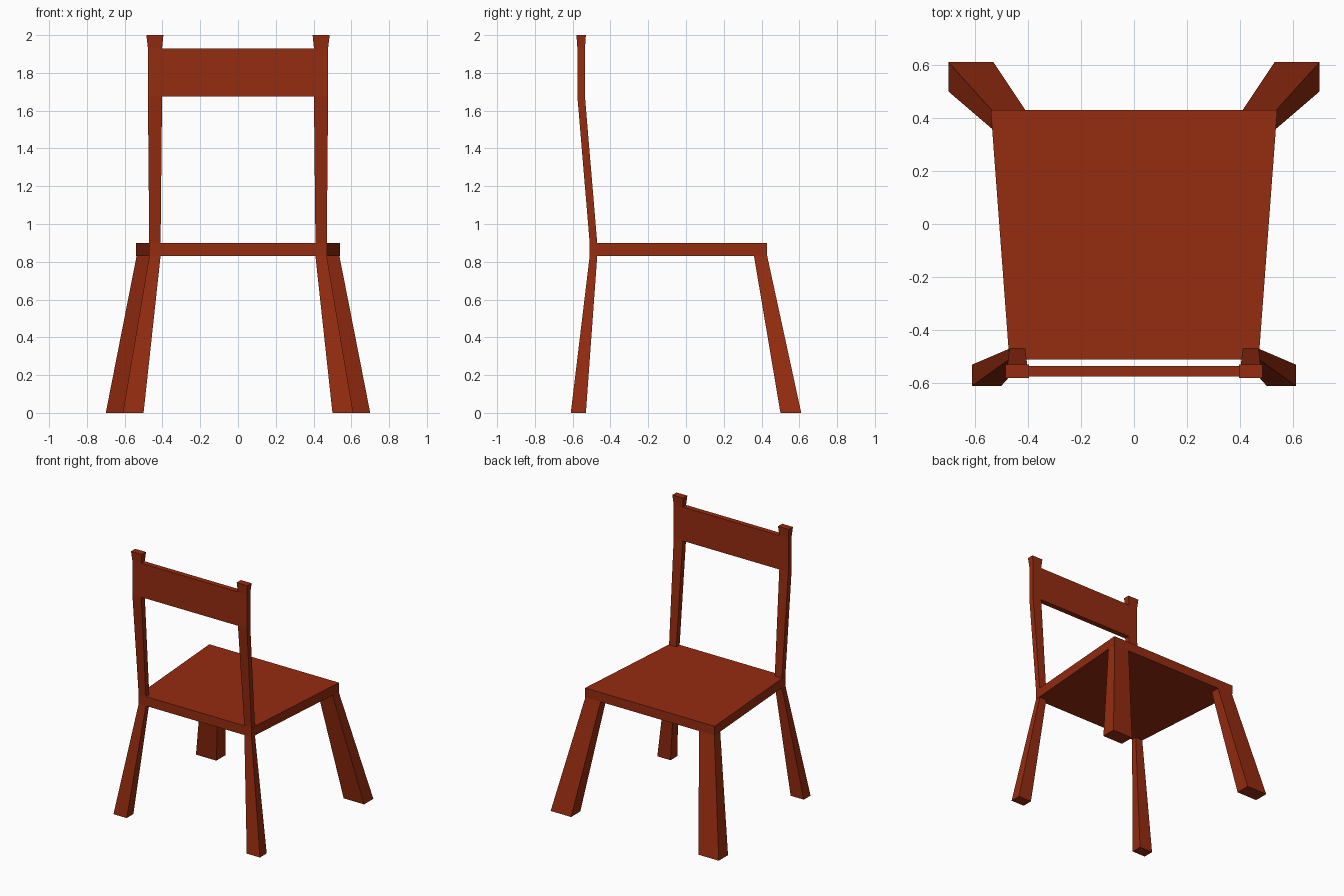
import bpy
import bmesh

cube = bpy.data.objects.get("Cube")
if cube:
    bpy.data.objects.remove(cube, do_unlink=True)

wood = bpy.data.materials.new("red_brown_wood")
wood.use_nodes = True
wood.diffuse_color = (0.30, 0.025, 0.005, 1)
wood.node_tree.nodes["Principled BSDF"].inputs["Base Color"].default_value = wood.diffuse_color


def loft(name, rings):
    """Join four-cornered sections, listed from bottom to top, into a closed solid."""
    bm = bmesh.new()
    loops = [[bm.verts.new(p) for p in ring] for ring in rings]
    for low, high in zip(loops, loops[1:]):
        for i in range(4):
            j = (i + 1) % 4
            bm.faces.new((low[i], low[j], high[j], high[i]))
    bm.faces.new(loops[0][::-1])
    bm.faces.new(loops[-1])
    bmesh.ops.recalc_face_normals(bm, faces=bm.faces)
    mesh = bpy.data.meshes.new(name)
    bm.to_mesh(mesh)
    bm.free()
    mesh.materials.append(wood)
    obj = bpy.data.objects.new(name, mesh)
    bpy.context.collection.objects.link(obj)
    return obj


def box_ring(x0, x1, y0, y1, z):
    return [(x0, y0, z), (x1, y0, z), (x1, y1, z), (x0, y1, z)]


def mirrored_pair(name, sections):
    """Build a part on +x and its mirror image on -x."""
    for side, sign in (("left", 1), ("right", -1)):
        rings = [[(sign * x, y, z) for x, y, z in box_ring(*s)] for s in sections]
        loft(side + "_" + name, rings)


# Tapered seat slab, wider along the open edge
SEAT_LOW, SEAT_TOP = 0.83, 0.90
loft("seat", [[(-0.47, -0.51, z), (0.47, -0.51, z), (0.54, 0.43, z), (-0.54, 0.43, z)]
              for z in (SEAT_LOW, SEAT_TOP)])

# Splayed legs: broad pair under the wide edge, slim pair under the backrest
mirrored_pair("broad_leg", [(0.53, 0.70, 0.50, 0.61, 0),
                            (0.41, 0.537, 0.36, 0.43, SEAT_LOW)])
mirrored_pair("slim_leg", [(0.50, 0.61, -0.61, -0.53, 0),
                           (0.41, 0.47, -0.51, -0.47, SEAT_LOW)])

# Backrest posts: lean outwards, run straight past the rail, flare at the tip
mirrored_pair("back_post", [(0.41, 0.47, -0.51, -0.47, SEAT_TOP),
                            (0.402, 0.477, -0.575, -0.535, 1.675),
                            (0.402, 0.477, -0.575, -0.535, 1.93),
                            (0.395, 0.485, -0.58, -0.53, 2.0)])

# Wide rail between the posts
loft("back_rail", [box_ring(-0.402, 0.402, -0.575, -0.535, z) for z in (1.675, 1.93)])
